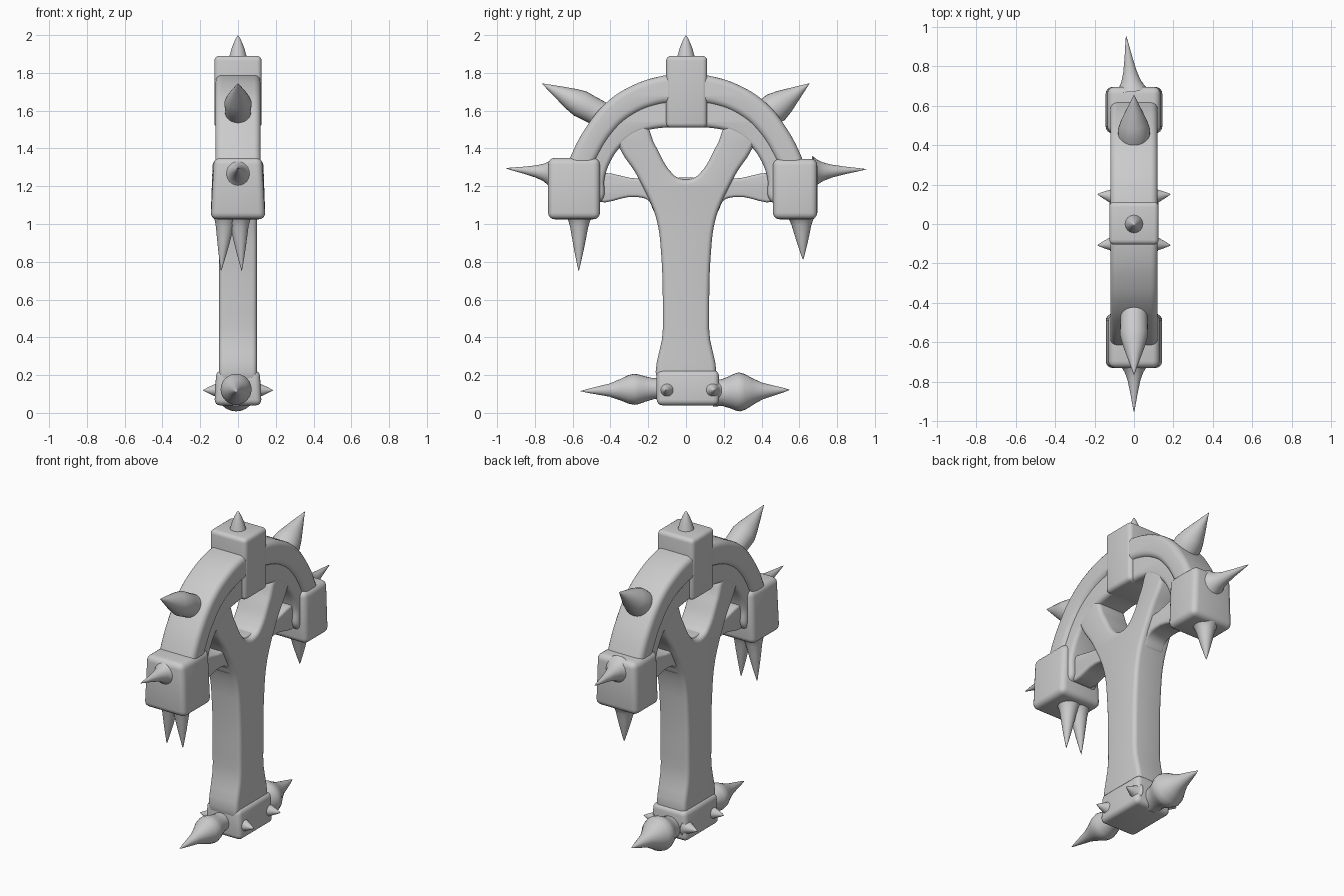
import bpy, bmesh
from mathutils import Vector, Matrix

if "Cube" in bpy.data.objects:
    bpy.data.objects.remove(bpy.data.objects["Cube"])

# local XY outline -> world YZ, extruded along world X
SIDE = Matrix(((0, 0, 1, 0), (1, 0, 0, 0), (0, 1, 0, 0), (0, 0, 0, 1)))


def finish(ob, angle=0.9):
    bpy.ops.object.select_all(action='DESELECT')
    ob.select_set(True)
    bpy.context.view_layer.objects.active = ob
    bpy.ops.object.shade_smooth_by_angle(angle=angle)


def mesh_object(name, bm):
    bmesh.ops.recalc_face_normals(bm, faces=bm.faces)
    me = bpy.data.meshes.new(name)
    bm.to_mesh(me)
    bm.free()
    ob = bpy.data.objects.new(name, me)
    bpy.context.collection.objects.link(ob)
    return ob


def mirrored(half):
    return half + [(-y, z) for y, z in reversed(half)]


def plate(name, outline, half_depth, bevel):
    """Smooth closed outline in YZ, extruded in X with rounded edges."""
    cu = bpy.data.curves.new(name, 'CURVE')
    cu.dimensions, cu.fill_mode = '2D', 'BOTH'
    cu.resolution_u = 6
    cu.extrude, cu.bevel_depth = half_depth - bevel, bevel
    cu.offset, cu.bevel_resolution = -bevel, 3
    sp = cu.splines.new('BEZIER')
    sp.bezier_points.add(len(outline) - 1)
    for p, (y, z) in zip(sp.bezier_points, outline):
        p.co = (y, z, 0)
        p.handle_left_type = p.handle_right_type = 'AUTO'
    sp.use_cyclic_u = True
    tmp = bpy.data.objects.new(name + "_outline", cu)
    bpy.context.collection.objects.link(tmp)
    deps = bpy.context.evaluated_depsgraph_get()
    me = bpy.data.meshes.new_from_object(tmp.evaluated_get(deps))
    bm = bmesh.new()
    bm.from_mesh(me)
    bpy.data.objects.remove(tmp)
    bmesh.ops.remove_doubles(bm, verts=bm.verts, dist=0.0005)
    bm.transform(SIDE)
    finish(mesh_object(name, bm))


def block(name, lo, hi, bevel=0.03, taper=1.0):
    """Rounded box; taper scales the top in X."""
    lo, hi = Vector(lo), Vector(hi)
    bm = bmesh.new()
    bmesh.ops.create_cube(bm, size=1)
    for v in bm.verts:
        top = v.co.z > 0
        v.co = (lo + hi) / 2 + v.co * (hi - lo)
        if top:
            v.co.x *= taper
    bmesh.ops.bevel(bm, geom=bm.edges[:], offset=bevel, segments=4,
                    profile=0.5, affect='EDGES')
    finish(mesh_object(name, bm))


CONE = [(0, 1.45), (0.08, 1.15), (0.2, 0.95), (0.4, 0.74), (0.6, 0.52), (0.8, 0.28), (0.94, 0.1)]
HORN = [(0, 0.95), (0.2, 0.97), (0.35, 1), (0.5, 0.82), (0.7, 0.5), (0.88, 0.2), (0.96, 0.07)]
FLARE = [(0, 1.7), (0.08, 1.3), (0.18, 0.98), (0.35, 0.68), (0.6, 0.4), (0.85, 0.17), (0.95, 0.07)]
BULB = [(0, 0.7), (0.12, 0.68), (0.22, 0.82), (0.3, 0.96), (0.35, 1), (0.42, 0.92), (0.52, 0.68),
        (0.65, 0.42), (0.8, 0.25), (0.93, 0.1)]


def spike(name, base, tip, radius, profile=CONE, sides=24):
    """Lathed spike; profile holds (distance, radius) fractions."""
    base, axis = Vector(base), Vector(tip) - Vector(base)
    rot = axis.to_track_quat('Z', 'Y')
    bm = bmesh.new()
    rings = []
    for t, r in profile:
        ring = bmesh.ops.create_circle(bm, segments=sides, radius=r * radius)['verts']
        for v in ring:
            v.co = base + rot @ v.co + axis * t
        rings.append(ring)
    for a, b in zip(rings, rings[1:]):
        for i in range(sides):
            j = (i + 1) % sides
            bm.faces.new((a[i], a[j], b[j], b[i]))
    point = bm.verts.new(Vector(tip))
    for i in range(sides):
        bm.faces.new((rings[-1][i], rings[-1][(i + 1) % sides], point))
    bm.faces.new(rings[0])
    finish(mesh_object(name, bm), 1.2)


# Shaft that flares and forks into two struts
plate("forked_shaft", mirrored([
    (0.12, 0.12), (0.122, 0.45), (0.132, 0.85), (0.155, 1.02), (0.195, 1.13),
    (0.23, 1.2), (0.27, 1.275), (0.345, 1.39), (0.37, 1.47), (0.23, 1.53),
    (0.165, 1.42), (0.075, 1.27), (0.03, 1.24)]), 0.1, 0.025)

# Arch: full-width inner web and a thicker outer rim
OUTER = [(0.03, 1.79), (0.12, 1.785), (0.3, 1.725), (0.43, 1.635), (0.53, 1.51), (0.605, 1.37),
         (0.645, 1.25), (0.66, 1.12)]
plate("arch_web", mirrored([(y * 0.97, z - 0.02) for y, z in OUTER] + [
    (0.45, 1.12), (0.43, 1.25), (0.39, 1.35), (0.335, 1.42), (0.25, 1.48), (0.14, 1.508),
    (0.04, 1.51)]), 0.102, 0.025)
plate("arch_rim", mirrored(OUTER + [
    (0.52, 1.12), (0.51, 1.25), (0.46, 1.37), (0.39, 1.48), (0.3, 1.565), (0.15, 1.63),
    (0.03, 1.64)]), 0.12, 0.035)

# Crossbar with small fillets to the shaft
plate("crossbar", mirrored([(0.03, 1.245), (0.25, 1.24), (0.5, 1.24), (0.5, 1.14), (0.26, 1.143),
                            (0.2, 1.125), (0.16, 1.06), (0.03, 1.05)]), 0.07, 0.015)

# Blocks: crown, two arch ends, foot
block("crown_block", (-0.125, -0.105, 1.51), (0.125, 0.112, 1.89), 0.025)
block("left_end_block", (-0.145, -0.73, 1.025), (0.145, -0.455, 1.35), 0.035, 0.88)
block("right_end_block", (-0.145, 0.46, 1.025), (0.145, 0.695, 1.345), 0.035, 0.92)
block("foot_block", (-0.125, -0.155, 0.04), (0.125, 0.175, 0.225), 0.03, 0.92)

# Spikes on the crown, arch and arch ends
spike("crown_spike", (0, 0, 1.87), (0, 0, 2.0), 0.043,
      [(0, 1.2), (0.2, 1), (0.45, 0.8), (0.7, 0.5), (0.9, 0.22)])
spike("left_arch_spike", (0, -0.45, 1.58), (0, -0.765, 1.745), 0.072, HORN)
spike("right_arch_spike", (0, 0.38, 1.55), (0, 0.655, 1.745), 0.082, HORN)
spike("left_side_spike", (0, -0.71, 1.27), (0, -0.955, 1.295), 0.047, FLARE)
spike("right_side_spike", (-0.01, 0.675, 1.275), (-0.04, 0.955, 1.29), 0.05, FLARE)
for i, (x0, x1) in enumerate(((-0.065, -0.09), (0.005, 0.02))):
    spike(f"left_hanging_spike_{i + 1}", (x0, -0.565, 1.04), (x1, -0.568, 0.75), 0.05)
spike("right_hanging_spike", (-0.01, 0.61, 1.04), (-0.01, 0.62, 0.81), 0.055)

# Spikes and studs on the foot
spike("left_foot_spike", (-0.01, -0.12, 0.13), (-0.01, -0.56, 0.115), 0.082, BULB)
spike("right_foot_spike", (-0.01, 0.14, 0.105), (-0.01, 0.55, 0.122), 0.103, BULB)
for sx in (-1, 1):
    for y in (-0.1, 0.14):
        spike(f"foot_stud_{'front' if y < 0 else 'back'}_{'left' if sx < 0 else 'right'}",
              (sx * 0.1, y, 0.12), (sx * 0.186, y * 1.08, 0.12), 0.036)
